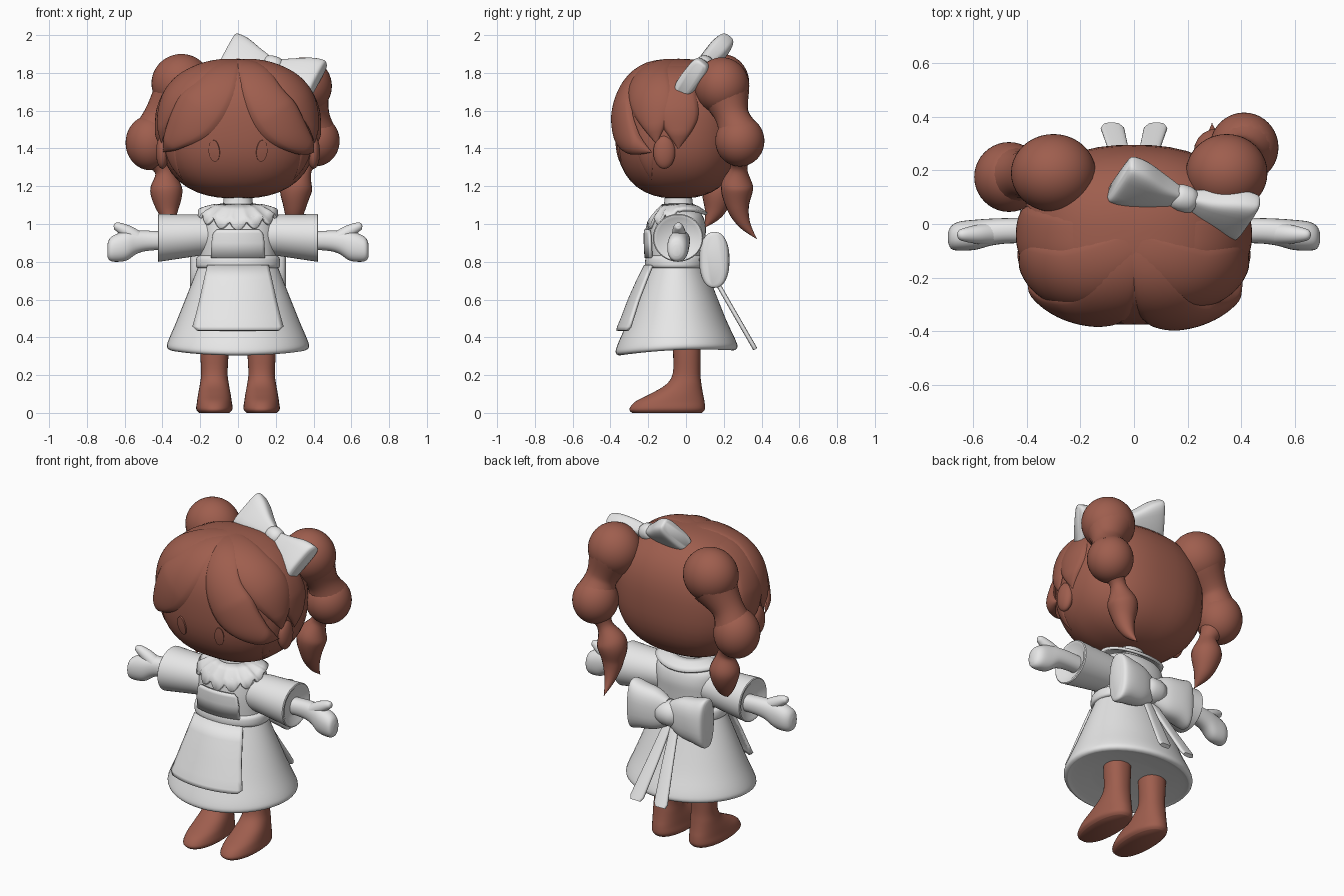
import bpy, bmesh
from math import sin, cos, pi, sqrt
from mathutils import Vector as V

cube = bpy.data.objects.get("Cube")
if cube:
    bpy.data.objects.remove(cube)


def material(name, rgb):
    m = bpy.data.materials.new(name)
    m.use_nodes = True
    m.diffuse_color = (*rgb, 1)
    bsdf = next(n for n in m.node_tree.nodes if n.type == 'BSDF_PRINCIPLED')
    bsdf.inputs["Base Color"].default_value = (*rgb, 1)
    return m


WHITE = material("soft white", (0.8, 0.8, 0.8))
BROWN = material("warm brown", (0.345, 0.112, 0.076))
X, Y, Z = V((1, 0, 0)), V((0, 1, 0)), V((0, 0, 1))


def finish(name, bm, mat, thickness=0):
    bmesh.ops.recalc_face_normals(bm, faces=bm.faces)
    me = bpy.data.meshes.new(name)
    bm.to_mesh(me)
    bm.free()
    me.materials.append(mat)
    ob = bpy.data.objects.new(name, me)
    bpy.context.collection.objects.link(ob)
    if thickness:
        s = ob.modifiers.new("thickness", 'SOLIDIFY')
        s.thickness, s.offset = thickness, 0
    bpy.ops.object.select_all(action='DESELECT')
    bpy.context.view_layer.objects.active = ob
    ob.select_set(True)
    bpy.ops.object.shade_smooth_by_angle(angle=0.8)
    return ob


def loft(name, rings, mat, closed=True, caps=True, thickness=0):
    bm = bmesh.new()
    rows = [[bm.verts.new(p) for p in r] for r in rings]
    n = len(rows[0])
    for a, b in zip(rows, rows[1:]):
        for i in range(n if closed else n - 1):
            j = (i + 1) % n
            bm.faces.new((a[i], a[j], b[j], b[i]))
    if closed and caps:
        bm.faces.new(rows[0])
        bm.faces.new(rows[-1])
    return finish(name, bm, mat, thickness)


def ring(c, u, v, a, b, n=32, e=2.0):
    """Superellipse around c, with half sizes a along u and b along v."""
    pts = []
    for i in range(n):
        s, k = sin(2 * pi * i / n), cos(2 * pi * i / n)
        su, sv = (abs(w) ** (2 / e) * (1 if w > 0 else -1) for w in (k, s))
        pts.append(V(c) + u * (a * su) + v * (b * sv))
    return pts


def smooth(pts, steps=8):
    """Catmull-Rom interpolation of tuples of any length."""
    p = [pts[0], *pts, pts[-1]]
    out = []
    for a, b, c, d in zip(p, p[1:], p[2:], p[3:]):
        for k in range(steps):
            t = k / steps
            out.append([0.5 * (2 * q + (r - o) * t + (2*o - 5*q + 4*r - s) * t * t
                               + (3*q - o - 3*r + s) * t ** 3) for o, q, r, s in zip(a, b, c, d)])
    return out + [list(pts[-1])]


def tube(name, pts, mat, ref=Y):
    """Round tube through (x, y, z, radius) points."""
    s = smooth(pts)
    rings = []
    for i, p in enumerate(s):
        t = (V(s[min(i + 1, len(s) - 1)][:3]) - V(s[max(i - 1, 0)][:3])).normalized()
        u = ref.cross(t).normalized()
        r = max(p[3], 0.002)
        rings.append(ring(p[:3], u, t.cross(u), r, r, 20))
    return loft(name, rings, mat)


def stack(name, rows, mat, x=0, e=2.0, sag=0):
    """Horizontal ovals from (z, y centre, half width, half depth); sag lowers the front."""
    rings = [ring((x, cy, z), X, Y, rx, ry, 48, e) for z, cy, rx, ry in smooth(rows, 4)]
    for r in rings:
        for p in r:
            p.z += sag * (0.8 - p.z) * (0.06 * p.y - 0.35 * p.y * p.y)
    return loft(name, rings, mat)


def ball(name, c, r, mat, power=2.0):
    bm = bmesh.new()
    bmesh.ops.create_uvsphere(bm, u_segments=40, v_segments=24, radius=1)
    for v in bm.verts:
        k = sum(abs(q) ** power for q in v.co) ** (-1 / power)
        v.co = V(c) + V([q * k * s for q, s in zip(v.co, r)])
    return finish(name, bm, mat)


# Head
HC, HR, HP = V((0, -0.04, 1.505)), (0.415, 0.335, 0.37), 2.45
ball("head", HC, HR, BROWN, HP)


def on_head(p, scale=1.0):
    d = V(p) - HC
    k = sum(abs(q / r) ** HP for q, r in zip(d, HR)) ** (-1 / HP)
    return HC + d * (k * scale)


# Hair locks: leaf shapes that follow the head and swell toward the tip
def lock(name, pts, bulge, lift):
    s = smooth(pts, 10)
    rows = []
    for i, p in enumerate(s):
        t = V(s[min(i + 1, len(s) - 1)][:3]) - V(s[max(i - 1, 0)][:3])
        side = t.cross(V(p[:3]) - HC).normalized()
        w = max(p[3], 0.002)
        grow = bulge * min(1, i / 18 + 0.05) * min(1, w / 0.06)
        base = 0.995 + lift * (i / (len(s) - 1)) ** 2
        rows.append([on_head(V(p[:3]) + side * (w * u / 8), base + grow * sqrt(max(0, 1 - (u / 8) ** 2)))
                     for u in range(-8, 9)])
    loft(name, rows, BROWN, closed=False)


lock("right_fringe", [(-0.01, -0.1, 1.88, .03), (-0.13, -0.33, 1.73, .12), (-0.23, -0.34, 1.58, .14),
                      (-0.34, -0.28, 1.46, .08), (-0.4, -0.19, 1.38, 0)], 0.07, 0.04)
lock("left_fringe", [(0.01, -0.1, 1.88, .03), (0.13, -0.34, 1.71, .11), (0.22, -0.35, 1.55, .13),
                     (0.33, -0.29, 1.44, .08), (0.4, -0.18, 1.38, 0)], 0.11, 0.05)
for side, sx in (("left", 1), ("right", -1)):
    lock(side + "_outer_lock", [(0, -0.06, 1.88, .03), (.22 * sx, -0.2, 1.8, .12),
                                (.37 * sx, -0.18, 1.62, .12), (.42 * sx, -0.16, 1.42, 0)], 0.055, 0.02)
    lock(side + "_side_lock", [(.22 * sx, -0.05, 1.83, .06), (.37 * sx, -0.05, 1.7, .1),
                               (.4 * sx, -0.04, 1.55, .1), (.4 * sx, -0.04, 1.4, 0)], 0.06, 0.01)
    lock(side + "_cheek_wisp", [(.37 * sx, -0.22, 1.5, .06), (.37 * sx, -0.22, 1.36, .05),
                                (.33 * sx, -0.2, 1.2, 0)], 0.03, 0.01)
    ball(side + "_ear", (.4 * sx, -0.115, 1.38), (.034, .058, .088), BROWN)
    # Eyes: thin oval plates on the face
    eye = [[on_head((.142 * sx + .034 * k * cos(a * pi / 14), -0.4, 1.37 + .068 * k * sin(a * pi / 14)), sc)
            for a in range(28)] for k, sc in ((1, 0.98), (1, 1.018), (.6, 1.019), (.1, 1.019))]
    loft(side + "_eye", eye, BROWN)

# Bunches of hair: two rounded buns, links and a curled tail
ball("left_upper_bun", (.345, .19, 1.73), (.152, .145, .152), BROWN)
ball("left_lower_bun", (.41, .285, 1.44), (.128, .13, .135), BROWN)
tube("left_bun_link", [(.36, .21, 1.68, .13), (.395, .245, 1.57, .09), (.41, .28, 1.48, .115)], BROWN)
tube("left_hair_tail", [(.39, .285, 1.38, .08), (.35, .28, 1.3, .045), (.31, .27, 1.2, .085),
                        (.30, .275, 1.09, .06), (.295, .31, 1.0, .032), (.29, .375, .92, 0)], BROWN)
ball("right_upper_bun", (-.30, .19, 1.745), (.158, .145, .155), BROWN)
ball("right_lower_bun", (-.465, .175, 1.43), (.13, .13, .145), BROWN)
tube("right_bun_link", [(-.33, .19, 1.68, .13), (-.41, .185, 1.57, .09), (-.45, .18, 1.47, .115)], BROWN)
tube("right_hair_tail", [(-.43, .17, 1.36, .08), (-.39, .17, 1.28, .05), (-.38, .17, 1.18, .085),
                         (-.37, .15, 1.07, .055), (-.35, .1, .98, 0)], BROWN)


# Bows: two flared lobes and a knot
def bow(name, c, axis, wide, length, half, thick, e, pinch, knot):
    c, axis = V(c), V(axis).normalized()
    wide = V(wide)
    wide = (wide - axis * wide.dot(axis)).normalized()
    flat = axis.cross(wide)
    for side, s in (("left", 1), ("right", -1)):
        prof = smooth([(.05, pinch, .5), (.35, pinch + .25, .85), (.7, .9, 1), (.94, 1, .9), (1, .92, .5)], 5)
        loft(f"{name}_{side}_lobe", [ring(c + axis * (s * length * t), wide, flat, half * w, thick * h, 32, e)
                                     for t, w, h in prof], WHITE)
    loft(name + "_knot", [ring(c + axis * (t * knot), wide, flat, knot * k, knot * k, 24)
                          for t, k in ((-1, .5), (-.8, .85), (-.3, 1), (.3, 1), (.8, .85), (1, .5))], WHITE)


bow("hair_bow", (.185, .095, 1.84), (.49, -.15, -.15), (.08, .135, .175), .265, .115, .055, 3.5, .3, .05)
bow("back_bow", (0, .15, .81), X, Z, .255, .148, .08, 2.5, .55, .075)
for side, sx in (("left", 1), ("right", -1)):
    down = V((.05 * sx, .23, -.41)).normalized()
    out = X.cross(down)
    loft(side + "_bow_tail", [ring((x * sx, y, z), X, out, w, .012, 20, 3) for x, y, z, w in
                              ((.02, .13, .75, .025), (.05, .25, .54, .036), (.08, .355, .358, .044),
                               (.083, .367, .337, .032))], WHITE)

# Dress
stack("bodice", [(.76, -.05, .2, .14), (.9, -.05, .2, .15), (.98, -.045, .2, .15), (1.04, -.045, .19, .135),
                 (1.07, -.04, .14, .1), (1.09, -.04, .085, .08), (1.16, -.04, .075, .07)], WHITE, e=2.3)
stack("skirt", [(.8, -.05, .2, .14), (.7, -.05, .24, .18), (.5, -.05, .32, .26), (.39, -.05, .367, .312),
                (.352, -.05, .376, .322), (.335, -.05, .36, .305), (.338, -.05, .33, .28),
                (.345, -.05, .2, .16)], WHITE, sag=1)
stack("belt", [(.765, -.05, .2, .14), (.775, -.05, .222, .165), (.82, -.05, .22, .163),
               (.835, -.05, .2, .14)], WHITE, e=2.2)


# Apron panels wrap the front of the dress
def panel(name, rows):
    grid = []
    for z, half, rx, front in rows:
        xs = [half * i / 10 for i in range(-10, 11)]
        grid.append([V((x, -.05 - front * sqrt(1 - (x / rx) ** 2), z)) for x in xs])
    loft(name, grid, WHITE, closed=False, thickness=.016)


panel("apron_skirt", [(.78, .16, .26, .165), (.7, .178, .29, .205), (.6, .2, .335, .25),
                      (.5, .225, .38, .288), (.455, .238, .4, .307), (.435, .215, .4, .312)])
panel("apron_bib", [(.82, .14, .25, .162), (.9, .138, .25, .166), (.95, .13, .25, .166), (.97, .11, .25, .163)])

# Scalloped collar
collar = []
for f in (0, .4, .75, 1):
    row = []
    for i in range(120):
        a = 2 * pi * i / 120
        wave = abs(sin(7 * a)) * f ** 3 * max(0, min(1, .35 - 2 * sin(a)))
        rx, ry = .085 + .122 * f + .008 * wave, .075 + .08 * f + .008 * wave
        z = 1.1 - .028 * f * f - f * (.04 * sin(a) ** 2 - .02 * sin(a)) - .045 * wave
        row.append(V((rx * cos(a), -.045 + ry * sin(a), z)))
    collar.append(row)
loft("scalloped_collar", collar, WHITE, caps=False, thickness=.016)

# Arms and legs
for side, sx in (("left", 1), ("right", -1)):
    loft(side + "_sleeve", [ring((x * sx, -.042, z), Y, Z, r * 1.05, r, 40) for x, z, r in
                            ((.13, .94, .1), (.22, .94, .11), (.32, .933, .118), (.42, .927, .127),
                             (.424, .927, .122), (.42, .927, .106), (.4, .927, .08))], WHITE)
    arm = [(.34, -.025, .91, .047, .047), (.46, -.025, .912, .047, .052), (.53, -.03, .905, .05, .06),
           (.59, -.04, .885, .056, .078), (.65, -.045, .872, .054, .072), (.68, -.05, .865, .043, .057),
           (.692, -.05, .86, .02, .03)]
    loft(side + "_arm", [ring((x * sx, y, z), Y, Z, a, b, 28, 2.2)
                         for x, y, z, a, b in smooth(arm, 5)], WHITE)
    tube(side + "_thumb", [(.53 * sx, -.035, .92, .042), (.58 * sx, -.038, .955, .036),
                           (.625 * sx, -.04, .98, .027), (.65 * sx, -.04, .99, .018),
                           (.658 * sx, -.04, .992, .004)], WHITE)
    stack(side + "_leg", [(0, -.1, .08, .185), (.02, -.1, .096, .2), (.06, -.085, .092, .183),
                          (.1, -.05, .086, .14), (.15, -.012, .077, .094), (.21, .003, .07, .073),
                          (.32, .005, .075, .073), (.4, .005, .075, .073)], BROWN, x=.125 * sx, e=2.2)
